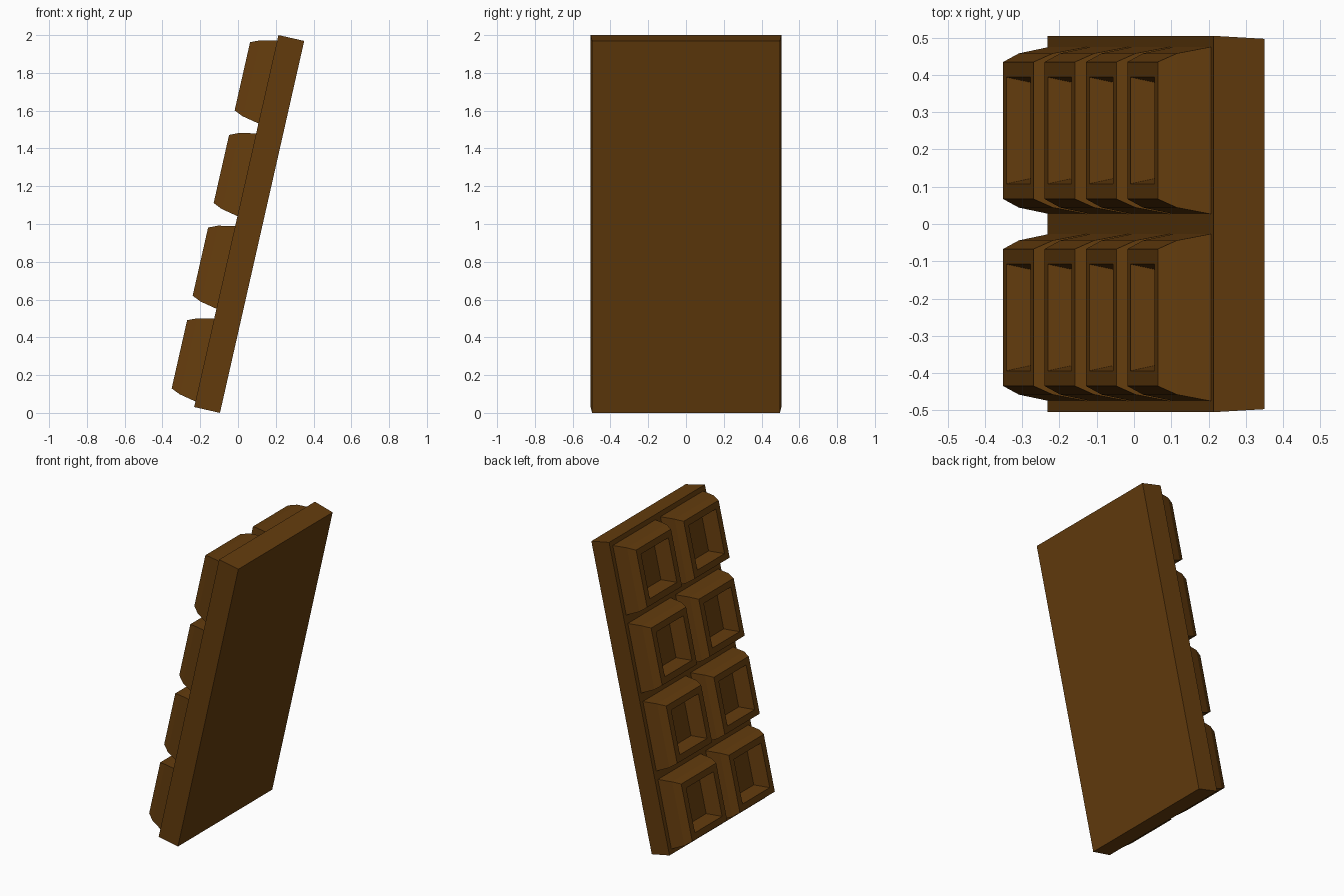
import bpy, bmesh
from mathutils import Matrix, Vector

if "Cube" in bpy.data.objects:
    bpy.data.objects.remove(bpy.data.objects["Cube"])

# Brown chocolate material
brown = bpy.data.materials.new("chocolate")
brown.diffuse_color = (0.127, 0.045, 0.004, 1)
brown.use_nodes = True
brown.node_tree.nodes["Principled BSDF"].inputs["Base Color"].default_value = brown.diffuse_color

# Leaning frame: local x runs up the bar, local z points out of the moulded face
U = Vector((0.2209, 0, 0.9753)).normalized()
Y = Vector((0, 1, 0))
N = U.cross(Y)
lean = Matrix((U, Y, N)).transposed().to_4x4()
lean.translation = (-0.232, 0, 0.031)
LENGTH = 2.019


def lofted(name, rings):
    """Closed solid through rectangular rings (half length, half width, height)."""
    bm = bmesh.new()
    loops = [[bm.verts.new((sx * a, sy * b, h))
              for sx, sy in ((-1, -1), (1, -1), (1, 1), (-1, 1))]
             for a, b, h in rings]
    for lo, hi in zip(loops, loops[1:]):
        for i in range(4):
            j = (i + 1) % 4
            bm.faces.new((lo[i], lo[j], hi[j], hi[i]))
    bm.faces.new(loops[0][::-1])
    bm.faces.new(loops[-1])
    bmesh.ops.recalc_face_normals(bm, faces=bm.faces)
    mesh = bpy.data.meshes.new(name)
    bm.to_mesh(mesh)
    bm.free()
    mesh.materials.append(brown)
    return mesh


def place(name, mesh, x, y):
    ob = bpy.data.objects.new(name, mesh)
    bpy.context.collection.objects.link(ob)
    ob.matrix_world = lean @ Matrix.Translation((x, y, 0))


# Base slab, slightly narrower at the back
slab = lofted("slab", [(LENGTH / 2, 0.497, -0.14), (LENGTH / 2, 0.505, 0)])
place("slab", slab, LENGTH / 2, 0)

# Segment: bevelled sides, flat rim, tapered recess
segment = lofted("segment", [
    (0.225, 0.225, -0.002), (0.206, 0.207, 0.09), (0.185, 0.184, 0.138),
    (0.144, 0.143, 0.138), (0.122, 0.121, 0.038)])

# Four rows of two segments
for row in range(4):
    for side in (-1, 1):
        x = LENGTH / 2 + (row - 1.5) * 0.503
        place(f"segment_{row + 1}_{'left' if side < 0 else 'right'}", segment, x, side * 0.251)
